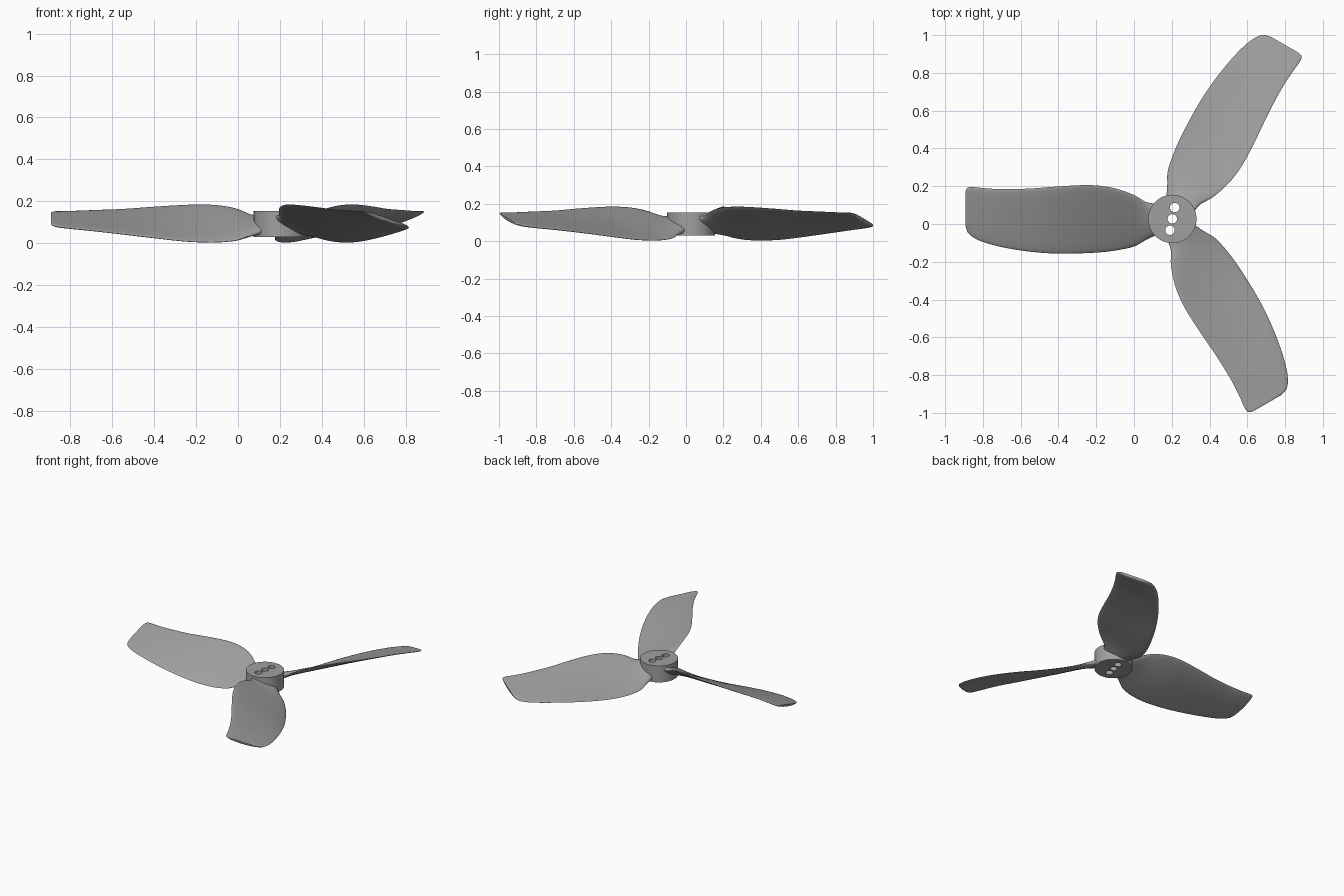
import bpy, bmesh, math
from mathutils import Matrix

if "Cube" in bpy.data.objects:
    bpy.data.objects.remove(bpy.data.objects["Cube"])

CX, CY = 0.203, 0.027          # hub axis
CAMBER = -0.02

# Blade stations: radius, low edge offset, high edge offset, low edge z, high edge z, thickness
STATIONS = [
    (0.09, -0.088, 0.080, 0.058, 0.122, 0.066),
    (0.14, -0.112, 0.090, 0.040, 0.132, 0.050),
    (0.20, -0.145, 0.125, 0.017, 0.160, 0.036),
    (0.27, -0.162, 0.152, 0.007, 0.177, 0.030),
    (0.35, -0.174, 0.171, 0.005, 0.184, 0.028),
    (0.45, -0.181, 0.179, 0.009, 0.183, 0.027),
    (0.60, -0.184, 0.172, 0.025, 0.174, 0.026),
    (0.75, -0.174, 0.161, 0.043, 0.163, 0.025),
    (0.90, -0.150, 0.157, 0.060, 0.157, 0.024),
    (1.00, -0.123, 0.163, 0.070, 0.153, 0.023),
    (1.05, -0.100, 0.168, 0.076, 0.152, 0.022),
    (1.08, -0.076, 0.167, 0.082, 0.151, 0.022),
    (1.091, -0.052, 0.157, 0.088, 0.148, 0.020),
    (1.096, -0.028, 0.140, 0.094, 0.144, 0.014),
]


def catmull(a, b, c, d, t):
    """Smooth, radius-aware interpolation between stations b and c."""
    h = c[0] - b[0]
    out = [b[0] + h * t]
    for i in range(1, len(b)):
        m0 = (c[i] - a[i]) / (c[0] - a[0]) * h
        m1 = (d[i] - b[i]) / (d[0] - b[0]) * h
        out.append((2*t**3 - 3*t**2 + 1) * b[i] + (t**3 - 2*t**2 + t) * m0
                   + (-2*t**3 + 3*t**2) * c[i] + (t**3 - t**2) * m1)
    return out


def finish(bm, name):
    bmesh.ops.recalc_face_normals(bm, faces=bm.faces)
    me = bpy.data.meshes.new(name)
    bm.to_mesh(me)
    bm.free()
    ob = bpy.data.objects.new(name, me)
    bpy.context.collection.objects.link(ob)
    return ob


def smooth(ob, angle):
    bpy.ops.object.select_all(action='DESELECT')
    ob.select_set(True)
    bpy.context.view_layer.objects.active = ob
    bpy.ops.object.shade_smooth_by_angle(angle=math.radians(angle))


def section(bm, s, n=14):
    """Cambered aerofoil ring across the blade at one station."""
    r, t0, t1, z0, z1, th = s
    ring = []
    for k in range(2 * n):
        a = math.pi * k / n
        u = (1 - math.cos(a)) / 2
        camber = CAMBER * (t1 - t0) * 4 * u * (1 - u)
        z = z0 + (z1 - z0) * u + camber + math.sin(a) * th / 2
        ring.append(bm.verts.new((r, -(t0 + (t1 - t0) * u), z)))
    return ring


def cylinder(name, x, y, z0, z1, radius, seg):
    bm = bmesh.new()
    bmesh.ops.create_cone(bm, cap_ends=True, segments=seg, radius1=radius, radius2=radius,
                          depth=z1 - z0, matrix=Matrix.Translation((x, y, (z0 + z1) / 2)))
    return finish(bm, name)


# Three twisted blades, lofted through the stations
for i, deg in enumerate((60, 180, 300)):
    bm = bmesh.new()
    rings = []
    last = len(STATIONS) - 1
    for j in range(last):
        pts = [STATIONS[max(0, min(last, j + o))] for o in (-1, 0, 1, 2)]
        steps = 5 if j < 10 else 3
        rings += [section(bm, catmull(*pts, k / steps)) for k in range(steps)]
    rings.append(section(bm, STATIONS[-1]))
    for a, b in zip(rings, rings[1:]):
        for k in range(len(a)):
            m = (k + 1) % len(a)
            bm.faces.new((a[k], a[m], b[m], b[k]))
    bm.faces.new(rings[0])
    bm.faces.new(rings[-1])
    bm.transform(Matrix.Translation((CX, CY, 0)) @ Matrix.Rotation(math.radians(deg), 4, 'Z'))
    smooth(finish(bm, f"blade_{i + 1}"), 50)

# Hub with three bolt holes
hub = cylinder("hub", CX, CY, 0.03, 0.153, 0.128, 72)
for k in (-1, 0, 1):
    cutter = cylinder("hole_cutter", CX + 0.0125 * k, CY + 0.06 * k, -0.1, 0.3, 0.025, 32)
    cutter.hide_render = True
    mod = hub.modifiers.new("hole", 'BOOLEAN')
    mod.operation, mod.solver, mod.object = 'DIFFERENCE', 'EXACT', cutter
    bpy.context.view_layer.objects.active = hub
    bpy.ops.object.modifier_apply(modifier=mod.name)
    bpy.data.objects.remove(cutter)
smooth(hub, 35)

# Dark grey finish
grey = bpy.data.materials.new("dark_grey")
grey.diffuse_color = (0.35, 0.35, 0.35, 1)
grey.use_nodes = True
grey.node_tree.nodes["Principled BSDF"].inputs["Base Color"].default_value = grey.diffuse_color
for ob in bpy.data.objects:
    ob.data.materials.clear()
    ob.data.materials.append(grey)
